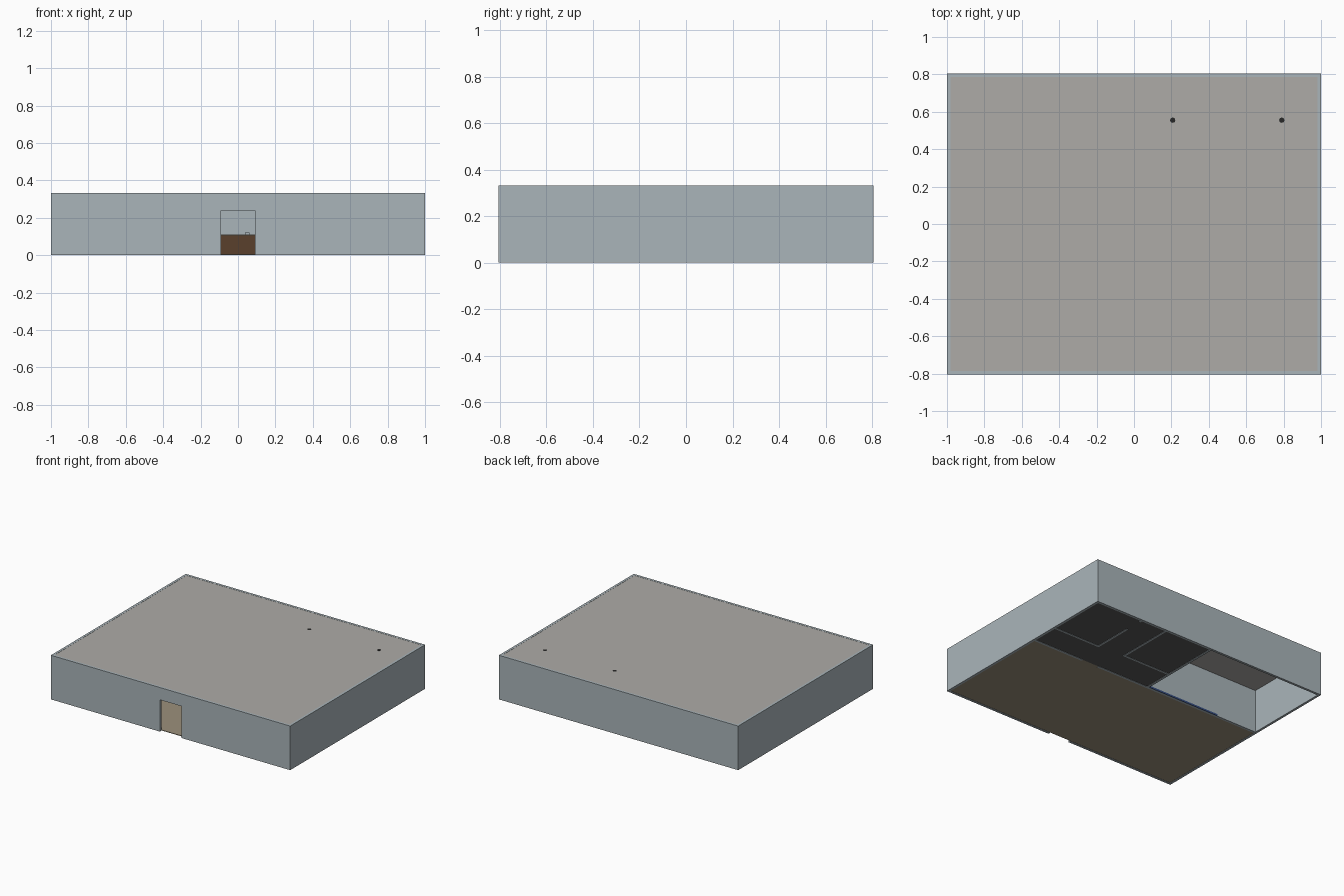
import bpy
from math import pi

if "Cube" in bpy.data.objects:
    bpy.data.objects.remove(bpy.data.objects["Cube"])

W, D, H, T = 1.0, 0.805, 0.333, 0.018   # half width, half depth, height, wall thickness
DOOR_H = 0.24


def material(name, rgb):
    m = bpy.data.materials.new(name)
    m.diffuse_color = (*rgb, 1)
    m.use_nodes = True
    m.node_tree.nodes["Principled BSDF"].inputs["Base Color"].default_value = m.diffuse_color
    return m


WALL = material("wall_paint", (0.40, 0.46, 0.49))
ROOF = material("roof_grey", (0.42, 0.41, 0.39))
TILE = material("tan_tile", (0.33, 0.28, 0.20))
DARK = material("dark_tile", (0.10, 0.10, 0.10))
WOOD = material("dark_wood", (0.10, 0.05, 0.025))
CREAM = material("cream_top", (0.62, 0.56, 0.44))
BLUE = material("blue_trim", (0.04, 0.08, 0.22))
BLACK = material("black_metal", (0.02, 0.02, 0.02))


def box(name, x0, x1, y0, y1, z0, z1, mat):
    bpy.ops.mesh.primitive_cube_add(size=1)
    o = bpy.context.object
    o.name = name
    o.location = ((x0 + x1) / 2, (y0 + y1) / 2, (z0 + z1) / 2)
    o.scale = (x1 - x0, y1 - y0, z1 - z0)
    bpy.ops.object.transform_apply(location=True, rotation=False, scale=True)
    o.data.materials.append(mat)
    return o


def wall(name, axis, a0, a1, c0, c1, top, opening=None):
    """Wall running along axis from a0 to a1, c0..c1 thick, with an optional doorway."""
    parts = [("", a0, a1, 0)]
    if opening:
        d0, d1 = opening
        parts = [("_a", a0, d0, 0), ("_b", d1, a1, 0), ("_lintel", d0, d1, DOOR_H)]
    for suffix, s, e, z in parts:
        span = (s, e, c0, c1) if axis == "x" else (c0, c1, s, e)
        box(name + suffix, *span, z, top, WALL)


# outer walls, doorway in the front
wall("front_wall", "x", -W, W, -D, -D + T, H, (-0.09, 0.09))
wall("back_wall", "x", -W, W, D - T, D, H)
for side, name in ((-1, "left"), (1, "right")):
    c = sorted((side * W, side * (W - T)))
    wall(name + "_wall", "y", -D + T, D - T, *c, H)

# partitions between the main room, back rooms and washrooms
IN = H - 0.005
wall("main_partition", "x", -W + T, W - T, 0.107, 0.125, IN, (0.42, 0.56))
wall("back_room_partition", "y", 0.125, D - T, -0.03, -0.012, IN)
wall("washroom_a_front", "x", -0.012, 0.37, 0.34, 0.355, IN)
wall("washroom_a_side", "y", 0.34, D - T, 0.37, 0.385, IN)
wall("washroom_b_front", "x", 0.60, W - T, 0.325, 0.34, IN)
wall("washroom_b_side", "y", 0.325, D - T, 0.59, 0.605, IN, (0.64, 0.77))

# roof panel set inside the outer walls
box("roof", -W + T, W - T, -D + T, D - T, H - 0.005, H - 0.001, ROOF)

# floors; the back left room has none
box("main_floor", -W + T, W - T, -D + T, 0.12, 0.002, 0.006, TILE)
box("back_floor", -0.012, W - T, 0.12, D - T, 0.002, 0.006, DARK)
box("blue_skirting", -0.64, -0.03, 0.125, 0.128, 0.0, 0.014, BLUE)

# service counter facing the door
box("counter_base", -0.45, 0.45, -0.22, -0.14, 0.006, 0.106, WOOD)
box("counter_top", -0.46, 0.46, -0.23, -0.13, 0.106, 0.111, CREAM)
box("counter_box", 0.038, 0.062, -0.19, -0.17, 0.111, 0.12, WALL)

# washroom ceiling lamps
for name, x in (("lamp_a", 0.207), ("lamp_b", 0.79)):
    bpy.ops.mesh.primitive_cylinder_add(vertices=16, radius=0.014, depth=0.012,
                                        location=(x, 0.555, H - 0.0065))
    o = bpy.context.object
    o.name = name
    o.data.materials.append(BLACK)
    bpy.ops.object.shade_smooth_by_angle(angle=pi / 6)
